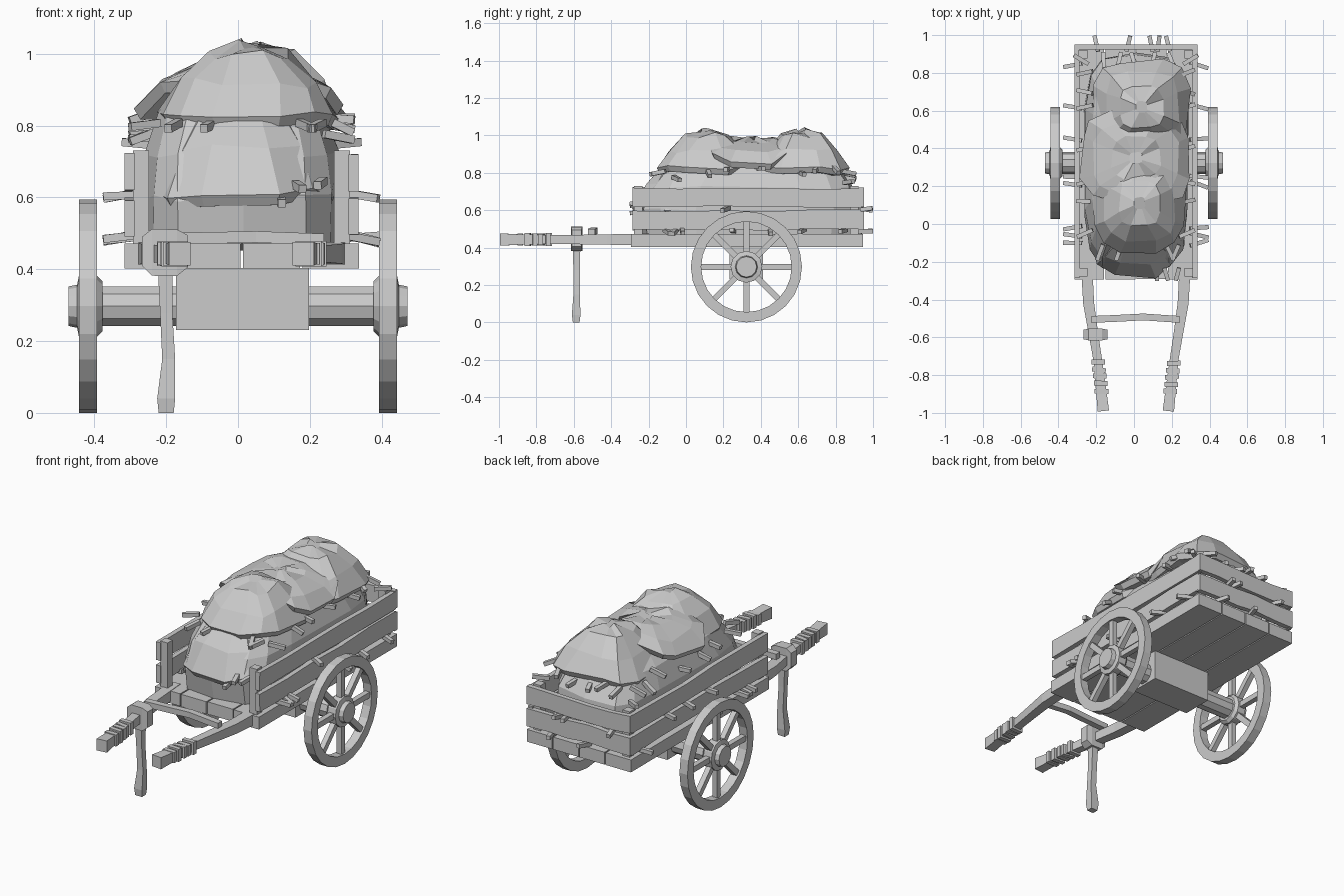
import bpy, math, random
from mathutils import Vector

if "Cube" in bpy.data.objects:
    bpy.data.objects.remove(bpy.data.objects["Cube"])
random.seed(4)


def jit(a):
    return random.uniform(-a, a)


def loft(name, rings, closed=False, cap=True):
    """Skin equal-length vertex rings into one mesh."""
    n, m = len(rings[0]), len(rings)
    verts = [v for r in rings for v in r]
    faces = []
    for i in range(m if closed else m - 1):
        a, b = i * n, ((i + 1) % m) * n
        faces += [(a + j, a + (j + 1) % n, b + (j + 1) % n, b + j) for j in range(n)]
    if cap and not closed:
        faces += [tuple(reversed(range(n))), tuple(range((m - 1) * n, m * n))]
    me = bpy.data.meshes.new(name)
    me.from_pydata(verts, [], faces)
    import bmesh
    bm = bmesh.new()
    bm.from_mesh(me)
    bmesh.ops.recalc_face_normals(bm, faces=bm.faces[:])
    bm.to_mesh(me)
    bm.free()
    ob = bpy.data.objects.new(name, me)
    bpy.context.collection.objects.link(ob)
    return ob


def bar(name, pts, sizes):
    """Rectangular bar along a path; sizes = one (w, h) or one per point."""
    pts = [Vector(p) for p in pts]
    if not isinstance(sizes, list):
        sizes = [sizes] * len(pts)
    d = (pts[-1] - pts[0]).normalized()
    up = Vector((0, 1, 0)) if abs(d.z) > 0.9 else Vector((0, 0, 1))
    s = d.cross(up).normalized()
    u = s.cross(d)
    rings = [[p + s * a * w / 2 + u * b * h / 2 for a, b in ((-1, -1), (1, -1), (1, 1), (-1, 1))]
             for p, (w, h) in zip(pts, sizes)]
    return loft(name, rings)


def board(name, a, b, w, h, n=5, j=0.006):
    """Slightly warped plank from a to b."""
    a, b = Vector(a), Vector(b)
    pts = [a.lerp(b, i / n) + Vector((0, 0, jit(j))) for i in range(n + 1)]
    return bar(name, pts, [(w, h + jit(j)) for _ in pts])


def lathe(name, prof, cx, cy, cz, n, closed=False):
    """Revolve (x, radius) profile around the axle direction."""
    rings = [[(cx + x, cy + r * math.cos(2 * math.pi * k / n), cz + r * math.sin(2 * math.pi * k / n))
              for k in range(n)] for x, r in prof]
    return loft(name, rings, closed=closed)


# Floor planks
for i in range(4):
    x = -0.237 + i * 0.165
    bar("floor_plank", [(x, -0.29 + jit(0.006), 0.437), (x, 0.945, 0.437)], (0.158, 0.07))

# Side and tail boards, corner posts
CX = 0.01
for s in (-1, 1):
    for z in (0.547, 0.668):
        board("side_board", (CX + s * 0.312, -0.285, z), (CX + s * 0.312, 0.935, z), 0.028, 0.1)
    for y in (-0.255, 0.9):
        bar("corner_post", [(CX + s * 0.28, y, 0.46), (CX + s * 0.28, y, 0.73)], (0.045, 0.045))
for z in (0.547, 0.668):
    board("tail_board", (-0.315, 0.937, z), (0.335, 0.937, z), 0.028, 0.1)

# Axle and its block
WY, WZ = 0.323, 0.297
bar("axle_block", [(-0.172, WY, 0.317), (0.198, WY, 0.317)], (0.18, 0.172))
lathe("axle", [(-0.42, 0.058), (0.42, 0.058)], 0, WY, WZ, 10)

# Wheels
for s in (-1, 1):
    x = s * 0.418
    lathe("wheel_rim", [(-0.025, 0.242), (-0.025, 0.297), (0.025, 0.297), (0.025, 0.242)],
          x, WY, WZ, 24, closed=True)
    lathe("wheel_hub", [(-s * 0.04, 0.07), (-s * 0.025, 0.085), (s * 0.025, 0.085),
                        (s * 0.03, 0.06), (s * 0.054, 0.055)], x, WY, WZ, 12)
    for k in range(8):
        a = k * math.pi / 4
        c, q = math.cos(a), math.sin(a)
        bar("wheel_spoke", [(x, WY + c * 0.05, WZ + q * 0.05), (x, WY + c * 0.25, WZ + q * 0.25)],
            (0.03, 0.032))

# Pull shafts with wrapped grips
for s in (-1, 1):
    path = [(0.262, -0.2), (0.25, -0.42), (0.225, -0.58), (0.202, -0.72), (0.182, -0.9), (0.172, -0.99)]
    size = [(0.06, 0.065), (0.058, 0.055), (0.05, 0.05), (0.046, 0.046), (0.056, 0.056), (0.06, 0.066)]
    bar("shaft", [(CX + s * x, y, 0.443) for x, y in path], size)
    for k in range(5):
        y = -0.735 - k * 0.037
        x = CX + s * (0.2 - k * 0.0045)
        bar("grip_wrap", [(x - 0.036, y + jit(0.006), 0.443), (x + 0.036, y + jit(0.006), 0.443)],
            (0.026, 0.066 + jit(0.006)))

# Crossbar, prop leg and its lashing
bar("crossbar", [(-0.225, -0.505, 0.485), (-0.1, -0.5, 0.487), (0.05, -0.492, 0.49), (0.24, -0.505, 0.483)],
    (0.036, 0.032))
bar("prop_leg", [(-0.2, -0.587, 0.0), (-0.2, -0.587, 0.04), (-0.193, -0.585, 0.15), (-0.2, -0.585, 0.28),
                 (-0.205, -0.585, 0.5)],
    [(0.042, 0.036), (0.05, 0.046), (0.036, 0.034), (0.034, 0.034), (0.046, 0.046)])
bar("leg_lashing", [(-0.268, -0.585, 0.45), (-0.24, -0.585, 0.447), (-0.17, -0.585, 0.446), (-0.14, -0.585, 0.45)],
    [(0.05, 0.08), (0.062, 0.13), (0.062, 0.13), (0.05, 0.09)])


# Load: mound of hay
def oval(cx, cy, rx, ry, z, n, e=0.6, j=0.0, jz=0.0):
    out = []
    for k in range(n):
        a = 2 * math.pi * (k + 0.5) / n
        c, q = math.cos(a), math.sin(a)
        out.append((cx + rx * math.copysign(abs(c) ** e, c) + jit(j),
                    cy + ry * math.copysign(abs(q) ** e, q) + jit(j), z + jit(jz)))
    return out


levels = [(0.275, -0.24, 0.9, 0.46), (0.278, -0.26, 0.91, 0.6), (0.272, -0.21, 0.9, 0.72),
          (0.235, -0.12, 0.83, 0.83), (0.14, 0.0, 0.74, 0.92)]
loft("hay_mound", [oval(CX, (a + b) / 2, rx, (b - a) / 2, z, 14, 0.5, 0.006, 0.012) for rx, a, b, z in levels])


# Load: heaped layers with a thick ragged lip
def layer(name, cx, cy, rx, ry, ztop, zedge, power, sag=0.0, n=12, lean=0.0):
    rings = []
    for t in (0.12, 0.45, 0.78, 1.0):
        ring = oval(cx, cy, rx * t, ry * t, 0, n, 0.65, 0.016 * t)
        rings.append([(x, y, ztop - (ztop - zedge) * t ** power + jit(0.016)
                       + sag * ((y - cy) / ry) ** 2 + lean * (x - cx)) for x, y, _ in ring])
    low = [(cx + (x - cx) * 0.94, cy + (y - cy) * 0.94, z - 0.03) for x, y, z in rings[-1]]
    base = [(cx + (x - cx) * 0.6, cy + (y - cy) * 0.6, z) for x, y, z in low]
    return loft(name, [base, low] + rings[::-1])


layer("front_skirt", 0.01, 0.03, 0.255, 0.31, 0.9, 0.61, 2.6)
layer("front_heap", 0.03, 0.11, 0.245, 0.27, 1.03, 0.83, 2.4)
layer("back_heap", 0.04, 0.62, 0.255, 0.25, 1.03, 0.82, 2.4)
layer("middle_heap", 0.01, 0.35, 0.295, 0.25, 0.985, 0.84, 2.2, sag=0.11)


# Loose straw: short stubs pointing outwards
def straw(p, d, length=0.08):
    p, d = Vector(p), Vector(d).normalized()
    bar("straw", [p - d * length * 0.5, p + d * length * 0.5], (0.022, 0.022))


for s in (-1, 1):
    for y in (-0.1, -0.06, -0.02, 0.21, 0.25, 0.45, 0.62, 0.84):
        z = random.choice((0.485, 0.49, 0.605))
        straw((CX + s * 0.335, y, z), (s, jit(0.4), -0.1 + jit(0.2)), 0.1)
    for y in (-0.05, 0.12, 0.22, 0.4, 0.62, 0.7, 0.8):
        straw((CX + s * 0.27, y, 0.8 + jit(0.04)), (s, jit(0.5), -0.3 + jit(0.3)), 0.09)
    straw((CX + s * 0.29, 0.87, 0.75), (s, 0.6, 0.1), 0.09)
for x in (-0.2, -0.03, 0.09, 0.13, 0.18):
    straw((x, 0.955, random.choice((0.487, 0.605))), (jit(0.3), 1, jit(0.2)), 0.085)
for x in (-0.16, -0.08, 0.0, 0.1, 0.2):
    straw((x, 0.86, 0.79 + jit(0.02)), (jit(0.5), 1, -0.2), 0.1)
for x, z in ((-0.18, 0.8), (-0.08, 0.8), (0.19, 0.8), (0.22, 0.8)):
    straw((x, -0.15, z), (jit(0.5), -1, -0.2), 0.09)
for x, z in ((0.12, 0.59), (0.17, 0.63), (0.23, 0.64)):
    straw((x, -0.265, z), (jit(0.4), -1, -0.2), 0.07)
